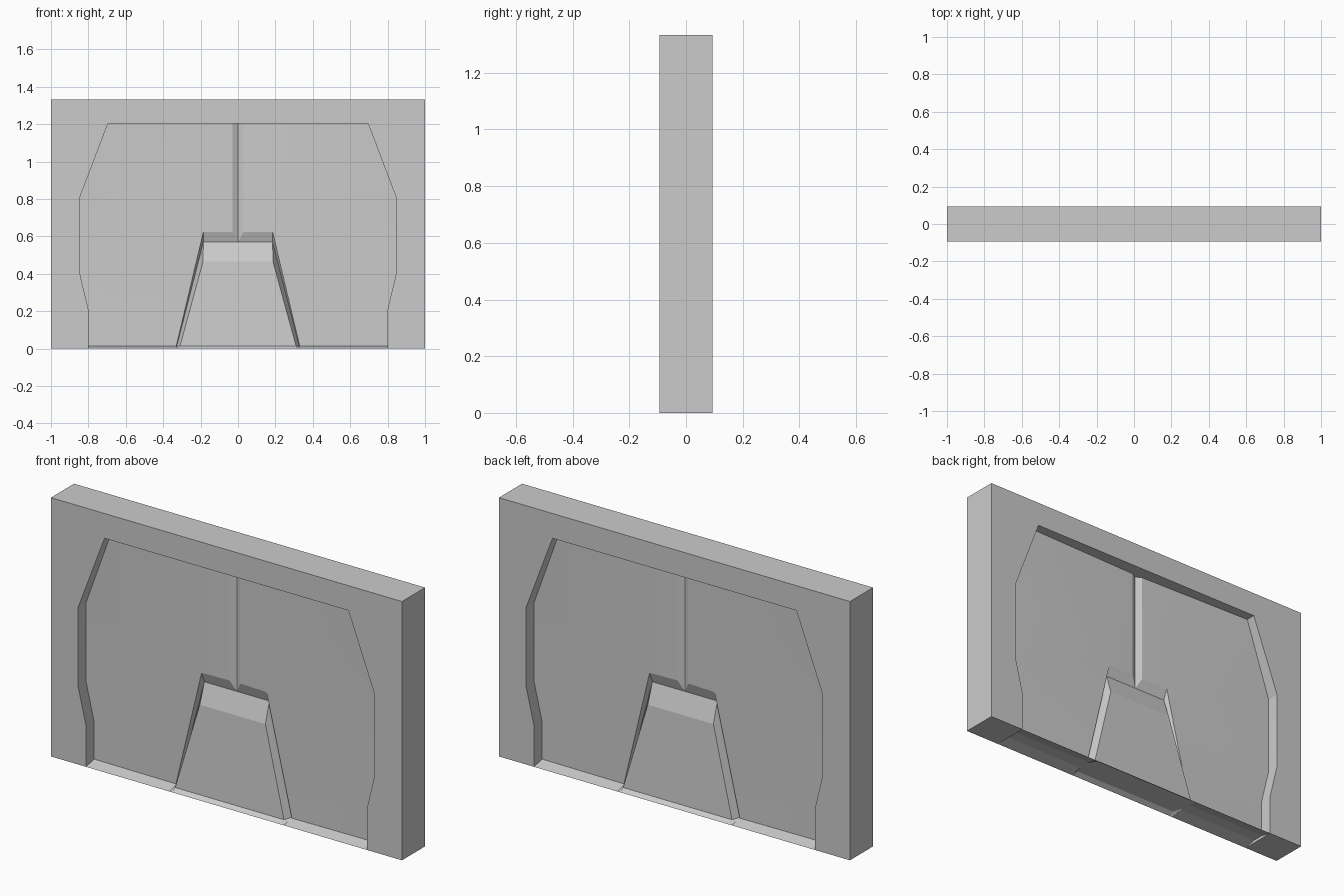
import bpy, bmesh, math
from mathutils import Matrix

if "Cube" in bpy.data.objects:
    bpy.data.objects.remove(bpy.data.objects["Cube"], do_unlink=True)

grey = bpy.data.materials.new("plain_grey")
grey.use_nodes = True
COLOR = (0.6, 0.6, 0.6, 1)
grey.diffuse_color = COLOR
grey.node_tree.nodes["Principled BSDF"].inputs["Base Color"].default_value = COLOR

HALF = 0.094   # half thickness of the slab
TOP = 1.333
SILL = 0.015   # height of the panel bottoms


def finish(name, bm):
    mesh = bpy.data.meshes.new(name)
    bm.to_mesh(mesh)
    bm.free()
    mesh.materials.append(grey)
    obj = bpy.data.objects.new(name, mesh)
    bpy.context.collection.objects.link(obj)
    bpy.context.view_layer.objects.active = obj
    for other in bpy.context.selected_objects:
        other.select_set(False)
    obj.select_set(True)
    bpy.ops.object.shade_smooth_by_angle(angle=math.radians(15))
    return obj


def relief(name, faces, sides):
    """Faces of (x, z, depth) corners, mirrored by sides, on front and back."""
    for face_name, turn in (("front", 0), ("back", math.pi)):
        bm = bmesh.new()
        for s in sides:
            for face in faces:
                f = bm.faces.new([bm.verts.new((s * x, d - HALF, z)) for x, z, d in face])
                f.normal_update()
                if f.normal.y > 0:
                    f.normal_flip()
        bmesh.ops.remove_doubles(bm, verts=bm.verts, dist=0.0005)
        bmesh.ops.triangulate(bm, faces=[f for f in bm.faces if len(f.verts) > 4])
        bm.transform(Matrix.Rotation(turn, 4, "Z"))
        finish(face_name + "_" + name, bm)


# Frame: arch outline extruded through the slab
opening = [(0.8, 0), (0.8, 0.21), (0.845, 0.4), (0.845, 0.81), (0.695, 1.205)]
outline = [(1, 0), (1, TOP), (-1, TOP), (-1, 0)]
outline += [(-x, z) for x, z in opening] + opening[::-1]
bm = bmesh.new()
face = bm.faces.new([bm.verts.new((x, -HALF, z)) for x, z in outline])
ext = bmesh.ops.extrude_face_region(bm, geom=[face])
for v in ext["geom"]:
    if isinstance(v, bmesh.types.BMVert):
        v.co.y = HALF
bmesh.ops.recalc_face_normals(bm, faces=bm.faces)
bmesh.ops.triangulate(bm, faces=[f for f in bm.faces if len(f.verts) > 4])
finish("frame", bm)

# Key corners shared by the doors and the central block
door_foot, door_head = (0.33, SILL, 0.06), (0.185, 0.625, 0.062)
seam_head, seam_foot = (0.03, 1.205, 0.068), (0.03, 0.625, 0.068)
groove_head, groove_foot = (0, 1.205, 0.085), (0, 0.57, 0.085)
valley_foot, valley_head = (0.327, SILL, 0.075), (0.185, 0.57, 0.085)
block_foot, block_head = (0.31, SILL, 0.025), (0.187, 0.465, 0.05)
panel_edge = [(0.8, SILL, 0.065), (0.8, 0.21, 0.065), (0.845, 0.4, 0.065),
              (0.845, 0.81, 0.065), (0.695, 1.205, 0.05)]


def mirror(p):
    return (-p[0], p[1], p[2])


# Doors: panel, centre groove slope and the returns around the block
door = [
    panel_edge + [seam_head, seam_foot, door_head, door_foot],
    [seam_head, groove_head, groove_foot, seam_foot],
    [door_head, seam_foot, groove_foot, valley_head],
    [door_foot, door_head, valley_head, valley_foot],
]
relief("left_door", door, [1])
relief("right_door", door, [-1])

# Central block: flank on each side, sloping face and top bevel
relief("block_flanks", [[valley_foot, valley_head, block_head, block_foot]], [1, -1])
relief("block_face", [
    [block_foot, block_head, mirror(block_head), mirror(block_foot)],
    [block_head, valley_head, mirror(valley_head), mirror(block_head)],
], [1])

# Sill: thin sloping strip from the slab edge up to the panels
foot_line = [panel_edge[0], door_foot, valley_foot, block_foot]
strips = [[a, b, (b[0], 0, 0), (a[0], 0, 0)] for a, b in zip(foot_line, foot_line[1:])]
relief("sill", strips, [1, -1])
relief("block_sill", [[block_foot, mirror(block_foot), (-block_foot[0], 0, 0),
                       (block_foot[0], 0, 0)]], [1])

# Underside closing the doors and block
rim = foot_line + [mirror(p) for p in reversed(foot_line)]
loop = [(x, d - HALF) for x, z, d in rim]
loop += [(-x, -y) for x, y in loop]
bm = bmesh.new()
face = bm.faces.new([bm.verts.new((x, y, SILL)) for x, y in loop])
face.normal_update()
if face.normal.z > 0:
    face.normal_flip()
bmesh.ops.triangulate(bm, faces=[face])
finish("underside", bm)
